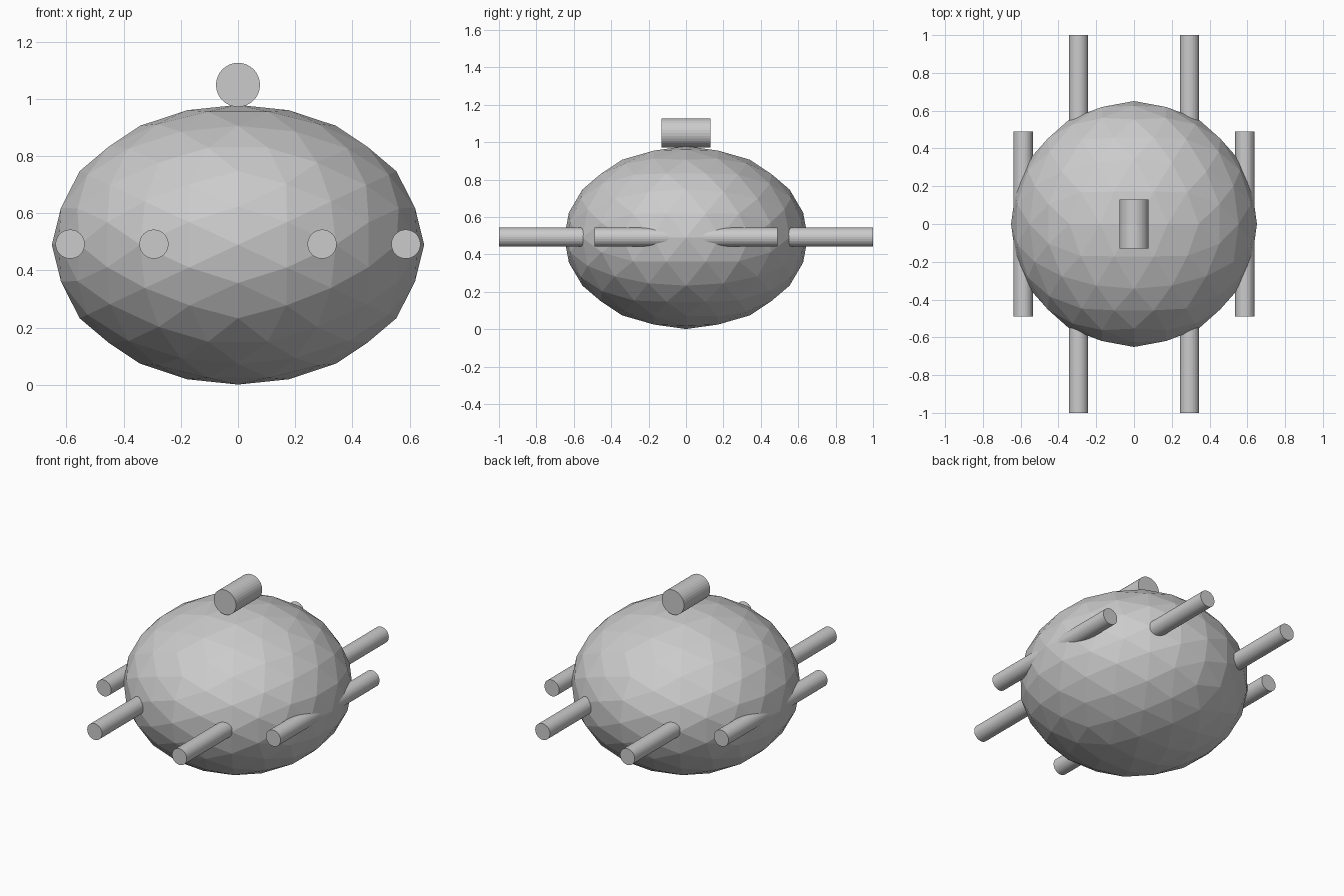
import bpy, bmesh
from math import sqrt, pi
from mathutils import Vector

if "Cube" in bpy.data.objects:
    bpy.data.objects.remove(bpy.data.objects["Cube"])

CZ = 0.49                 # height of the body centre
RX, RZ = 0.651, 0.489     # body radii


def rod(name, x, z, y0, y1, r, sides=32):
    """Flat-shaded cylinder lying along y."""
    bpy.ops.mesh.primitive_cylinder_add(
        vertices=sides, radius=r, depth=abs(y1 - y0),
        location=(x, (y0 + y1) / 2, z), rotation=(pi / 2, 0, 0))
    bpy.context.object.name = name


# Body: icosahedron aligned to the axes, subdivided twice, then flattened
t = (1 + sqrt(5)) / 2
bm = bmesh.new()
for a in (-1, 1):
    for b in (-t, t):
        for co in ((a, 0, b), (0, b, a), (b, a, 0)):
            bm.verts.new(Vector(co).normalized())
bmesh.ops.convex_hull(bm, input=bm.verts[:])
for _ in range(2):
    bmesh.ops.subdivide_edges(bm, edges=bm.edges[:], cuts=1, use_grid_fill=True)
    for v in bm.verts:
        v.co.normalize()
bmesh.ops.recalc_face_normals(bm, faces=bm.faces[:])
for v in bm.verts:
    v.co = (v.co.x * RX, v.co.y * RX, v.co.z * RZ + CZ)
mesh = bpy.data.meshes.new("body")
bm.to_mesh(mesh)
bm.free()
bpy.context.collection.objects.link(bpy.data.objects.new("body", mesh))

# Eight legs: long inner ones and short outer ones, front and back
for sx, side in ((-1, "left"), (1, "right")):
    for sy, end in ((-1, "front"), (1, "back")):
        rod(f"inner_leg_{end}_{side}", sx * 0.294, CZ + 0.002, sy * 0.1, sy * 1.0, 0.051)
        rod(f"outer_leg_{end}_{side}", sx * 0.587, CZ + 0.002, sy * 0.08, sy * 0.49, 0.051)

# Small roller on top
rod("top_roller", 0, 1.049, -0.13, 0.13, 0.077)
